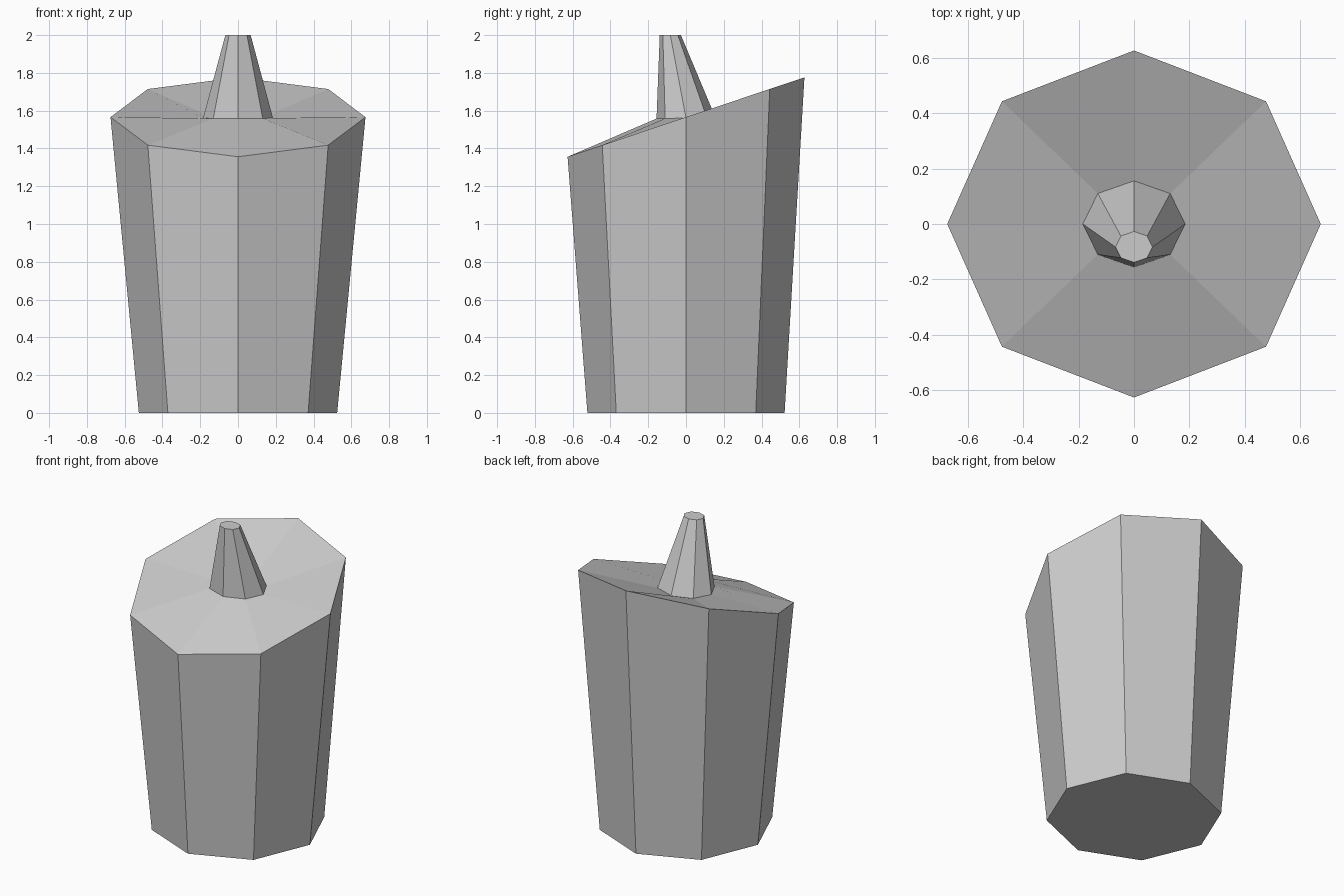
import bpy, bmesh
from math import cos, sin, tau

if "Cube" in bpy.data.objects:
    bpy.data.objects.remove(bpy.data.objects["Cube"])

SIDES = 8


def loft(name, rings, cap_start=False, cap_end=False):
    """Skin octagonal rings given as (radius_x, radius_y, centre_y, z, slope)."""
    bm = bmesh.new()
    loops = []
    for rx, ry, cy, z, slope in rings:
        loop = []
        for i in range(SIDES):
            a = tau * i / SIDES
            y = ry * sin(a)
            loop.append(bm.verts.new((rx * cos(a), cy + y, z + slope * y)))
        loops.append(loop)
    for low, high in zip(loops, loops[1:]):
        for i in range(SIDES):
            j = (i + 1) % SIDES
            bm.faces.new((low[i], low[j], high[j], high[i]))
    if cap_start:
        bm.faces.new(loops[0][::-1])
    if cap_end:
        bm.faces.new(loops[-1])
    mesh = bpy.data.meshes.new(name)
    bm.to_mesh(mesh)
    bm.free()
    obj = bpy.data.objects.new(name, mesh)
    bpy.context.collection.objects.link(obj)
    return obj


# Shared seam where the lid meets the spout
seam = (0.185, 0.156, 0.0, 1.561, 0.02)

# Flared body with a slanted rim, and the lid running in to the spout
rim = (0.675, 0.627, 0.0, 1.566, 0.335)
loft("body", [(0.525, 0.522, 0.0, 0.0, 0.0), rim], cap_start=True)
loft("lid", [rim, seam])

# Tapered spout leaning to the front
loft("spout", [seam, (0.067, 0.056, -0.083, 2.0, 0.0)], cap_end=True)
